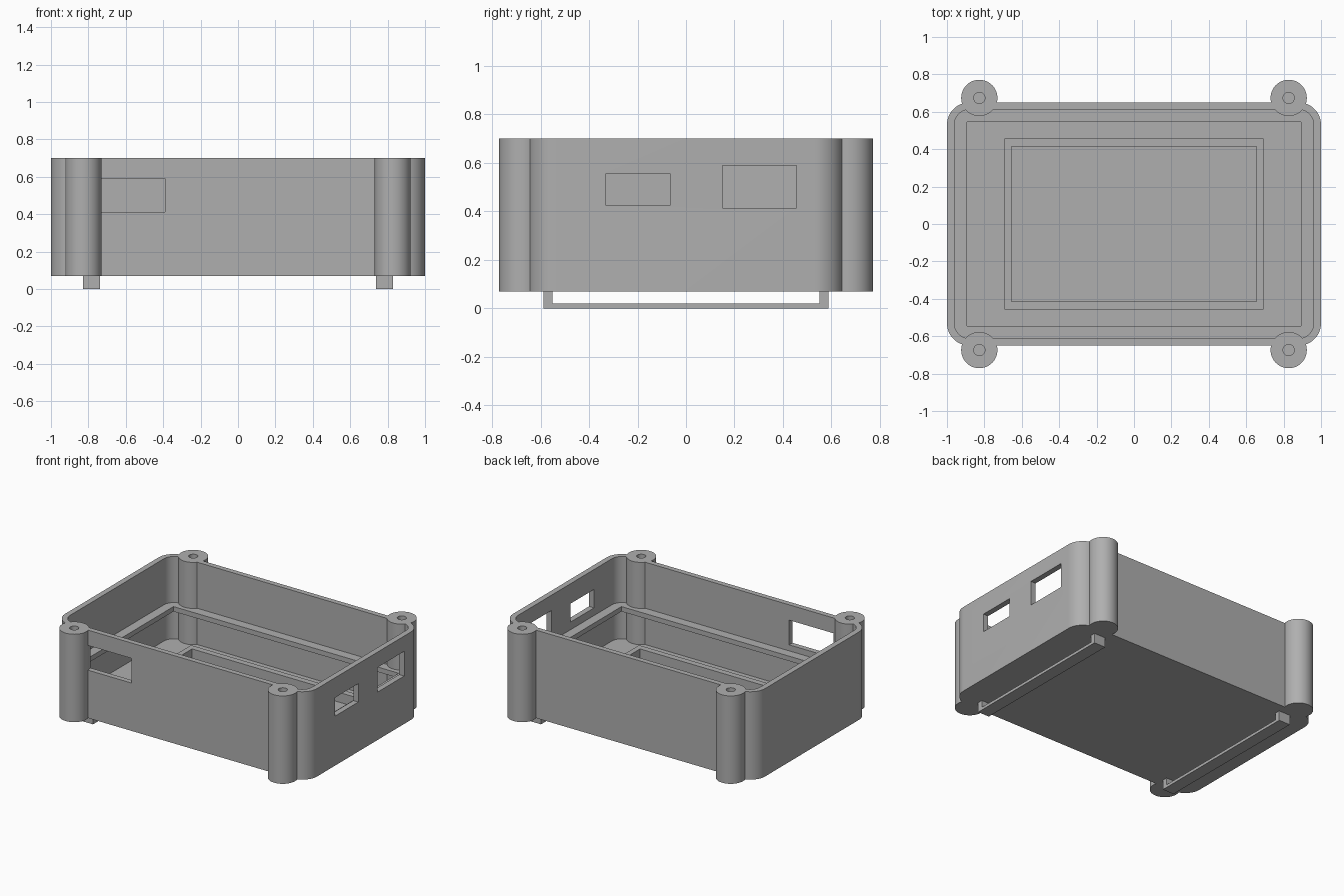
import bpy, bmesh, math
from mathutils import Vector

if "Cube" in bpy.data.objects:
    bpy.data.objects.remove(bpy.data.objects["Cube"])

grey = bpy.data.materials.new("plain_grey")
grey.diffuse_color = (0.43, 0.43, 0.43, 1)
grey.use_nodes = True
grey.node_tree.nodes["Principled BSDF"].inputs["Base Color"].default_value = grey.diffuse_color

BASE, TOP, FLOOR = 0.07, 0.70, 0.11


def prism(name, pts, z0, z1):
    """Extrude a flat xy outline from z0 to z1."""
    bm = bmesh.new()
    f = bm.faces.new([bm.verts.new((x, y, z0)) for x, y in pts])
    ext = bmesh.ops.extrude_face_region(bm, geom=[f])
    bmesh.ops.translate(bm, vec=(0, 0, z1 - z0),
                        verts=[v for v in ext["geom"] if isinstance(v, bmesh.types.BMVert)])
    bmesh.ops.recalc_face_normals(bm, faces=bm.faces)
    me = bpy.data.meshes.new(name)
    bm.to_mesh(me)
    bm.free()
    me.materials.append(grey)
    ob = bpy.data.objects.new(name, me)
    bpy.context.collection.objects.link(ob)
    return ob


def rect(x0, x1, y0, y1):
    return [(x0, y0), (x1, y0), (x1, y1), (x0, y1)]


def rounded(hx, hy, r, n=14):
    pts = []
    for k, (sx, sy) in enumerate([(1, 1), (-1, 1), (-1, -1), (1, -1)]):
        for i in range(n + 1):
            a = math.pi / 2 * (k + i / n)
            pts.append((sx * (hx - r) + r * math.cos(a), sy * (hy - r) + r * math.sin(a)))
    return pts


def circle(cx, cy, r, n=48):
    return [(cx + r * math.cos(2 * math.pi * i / n), cy + r * math.sin(2 * math.pi * i / n))
            for i in range(n)]


def combine(target, other, op):
    """Apply a boolean and discard the helper."""
    m = target.modifiers.new("bool", 'BOOLEAN')
    m.operation, m.object, m.solver = op, other, 'EXACT'
    bpy.context.view_layer.objects.active = target
    bpy.ops.object.modifier_apply(modifier=m.name)
    bpy.data.objects.remove(other)


def frame(name, outer, inner, z0, z1):
    ob = prism(name, outer, z0, z1)
    combine(ob, prism("cut", inner, z0 - 0.1, z1 + 0.1), 'DIFFERENCE')
    return ob


# open tray with rounded corners
tray = prism("enclosure_tray", rounded(1.0, 0.65, 0.12), BASE, TOP)
combine(tray, prism("cavity", rounded(0.96, 0.612, 0.08), FLOOR, 0.9), 'DIFFERENCE')

# port windows: one in the front wall, two in the right wall
for x0, x1, y0, y1, z0, z1 in [(-0.74, -0.39, -0.75, -0.58, 0.413, 0.59),
                               (0.92, 1.1, -0.33, -0.065, 0.425, 0.557),
                               (0.92, 1.1, 0.15, 0.455, 0.413, 0.59)]:
    combine(tray, prism("window", rect(x0, x1, y0, y1), z0, z1), 'DIFFERENCE')

# inner support ledge and raised frame on the floor
combine(tray, frame("ledge", rounded(0.98, 0.63, 0.1),
                    rect(-0.893, 0.893, -0.545, 0.545), 0.335, 0.37), 'UNION')
combine(tray, frame("floor_frame", rect(-0.693, 0.693, -0.458, 0.458),
                    rect(-0.655, 0.655, -0.415, 0.415), 0.09, 0.18), 'UNION')

# corner screw posts with holes
for sx in (-1, 1):
    for sy in (-1, 1):
        cx, cy = sx * 0.827, sy * 0.674
        combine(tray, prism("post", circle(cx, cy, 0.097), BASE, TOP), 'UNION')
        combine(tray, prism("hole", circle(cx, cy, 0.03, 24), 0.3, 0.9), 'DIFFERENCE')

# strap rails under the base: U profile in yz, extruded along x
profile = [(-0.588, 0), (0.588, 0), (0.588, BASE), (0.55, BASE),
           (0.55, 0.02), (-0.55, 0.02), (-0.55, BASE), (-0.588, BASE)]
for side, x0 in (("left", -0.828), ("right", 0.738)):
    rail = prism(side + "_strap_rail", profile, x0, x0 + 0.09)
    for v in rail.data.vertices:
        v.co = Vector((v.co.z, v.co.x, v.co.y))

# smooth the rounded surfaces, keep edges crisp
bpy.ops.object.select_all(action='DESELECT')
tray.select_set(True)
bpy.context.view_layer.objects.active = tray
bpy.ops.object.shade_smooth_by_angle(angle=math.radians(30))
